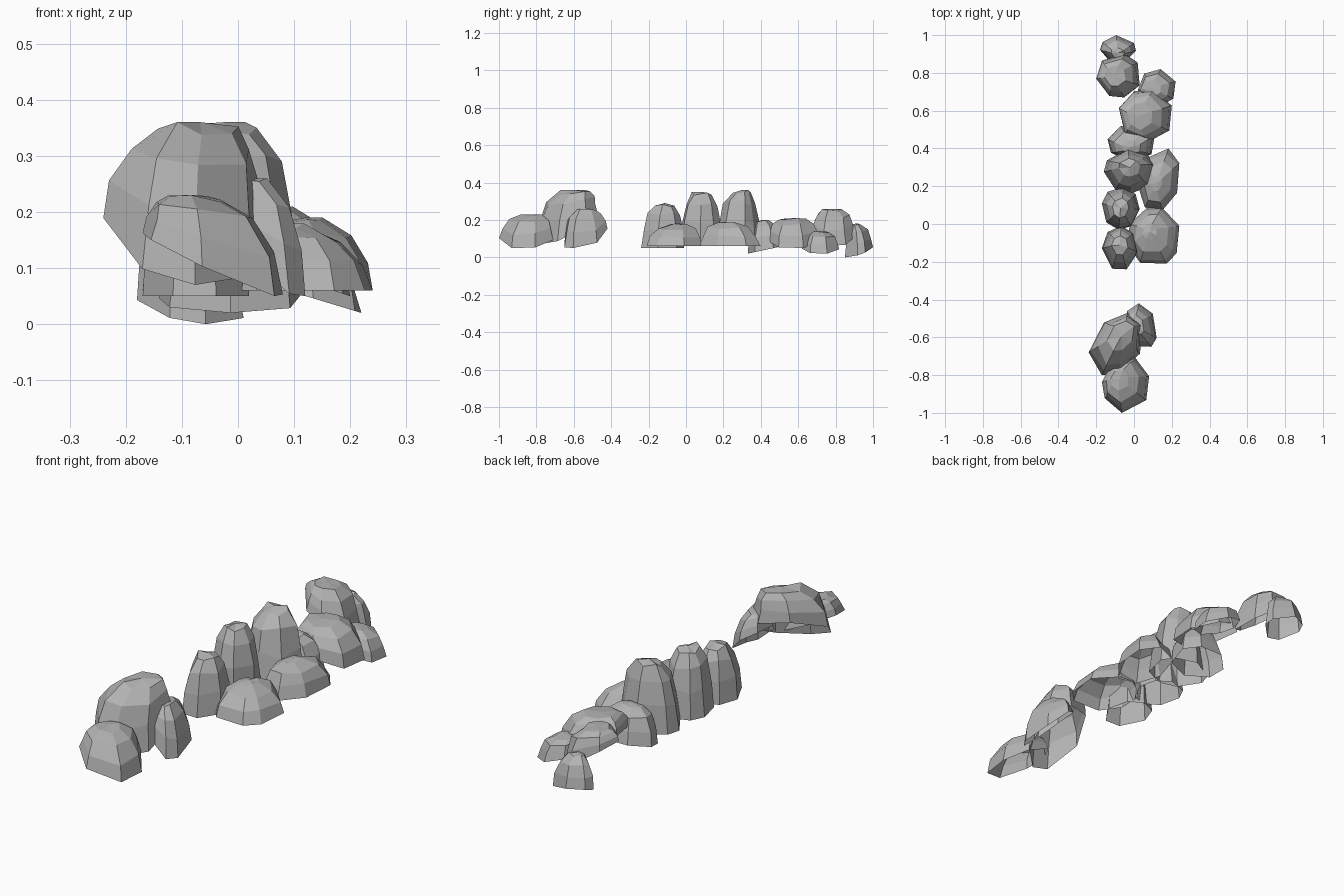
import bpy
import bmesh
import math
import random
from mathutils import Vector

cube = bpy.data.objects.get("Cube")
if cube:
    bpy.data.objects.remove(cube, do_unlink=True)

# One plain grey stone colour
stone = bpy.data.materials.new("grey_stone")
stone.use_nodes = True
grey = (0.45, 0.45, 0.45, 1)
stone.diffuse_color = grey
stone.node_tree.nodes["Principled BSDF"].inputs["Base Color"].default_value = grey

# Ring heights and inward steps, from the open rim up to the crown
HEIGHTS = (0, 0.46, 0.8, 1)
INSETS = (0, 0.13, 0.45, 1)


def fit(values, low, high):
    """Stretch a list of numbers to run exactly from low to high."""
    a, b = min(values), max(values)
    return [low + (v - a) / (b - a) * (high - low) for v in values]


def rock(name, x, y, z, slope=0.6, lean=(0, 0), lift=(0, 0), rise=0.0,
         sides=7, turn=0.0, aspect=1.0, seed=1):
    """Open-bottomed faceted boulder that fills the ranges x, y and z.

    slope: how far the crown draws in, lean: shift of the crown,
    lift / rise: direction and amount by which the rim is raised.
    """
    rng = random.Random(seed)
    corners = []
    for i in range(sides):
        angle = math.tau * (i + rng.uniform(-0.2, 0.2)) / sides + seed
        p = Vector((math.cos(angle) * aspect, math.sin(angle)))
        c, s = math.cos(turn), math.sin(turn)
        corners.append(Vector((p.x * c - p.y * s, p.x * s + p.y * c)))
    # Normalise the plan outline, then stack shrinking copies of it
    us = fit([p.x for p in corners], -1, 1)
    vs = fit([p.y for p in corners], -1, 1)
    toward = Vector(lift)
    xs, ys, zs = [], [], []
    for level, (height, inset) in enumerate(zip(HEIGHTS, INSETS)):
        for u, v in zip(us, vs):
            scale = 1 - slope * inset
            if level:
                scale *= rng.uniform(0.92, 1.04)
            xs.append(u * scale + lean[0] * inset)
            ys.append(v * scale + lean[1] * inset)
            side = max(0, min(1, (toward.dot((u, v)) + 1) / 2))
            rim = z[0] + (rise * side if rise else 0)
            h = height - (rng.uniform(0, 0.09) if level else 0)
            zs.append(rim + (z[1] - rim) * h)
    xs, ys, zs = fit(xs, *x), fit(ys, *y), fit(zs, *z)

    bm = bmesh.new()
    verts = [bm.verts.new(co) for co in zip(xs, ys, zs)]
    for level in range(len(HEIGHTS) - 1):
        a = level * sides
        for i in range(sides):
            j = (i + 1) % sides
            bm.faces.new((verts[a + i], verts[a + j],
                          verts[a + sides + j], verts[a + sides + i]))
    # Crown: a low fan around a central point
    crown = verts[-sides:]
    middle = sum((v.co for v in crown), Vector()) / sides
    middle.z = z[1]
    peak = bm.verts.new(middle)
    for i in range(sides):
        bm.faces.new((crown[i], crown[(i + 1) % sides], peak))
    mesh = bpy.data.meshes.new(name)
    bm.to_mesh(mesh)
    bm.free()
    mesh.materials.append(stone)
    obj = bpy.data.objects.new(name, mesh)
    bpy.context.collection.objects.link(obj)
    return obj


# Separate front cluster
rock("front_low_rock", x=(-0.17, 0.08), y=(-1, -0.71), z=(0.05, 0.23),
     slope=0.62, lean=(-0.25, 0.2), lift=(-1, 0.2), rise=0.11, seed=2)
rock("front_tall_rock", x=(-0.24, 0.05), y=(-0.8, -0.47), z=(0.07, 0.36),
     slope=0.5, lean=(0.15, 0.25), lift=(-0.5, 0.85), rise=0.2,
     turn=1.08, aspect=1.5, seed=4)
rock("front_side_rock", x=(-0.04, 0.12), y=(-0.65, -0.42), z=(0.05, 0.26),
     slope=0.55, lean=(-0.3, 0), lift=(-1, 0.3), rise=0.14,
     turn=1.9, aspect=1.4, seed=5)

# Row of tall column rocks
rock("column_rock_front", x=(-0.17, 0.02), y=(-0.24, -0.01), z=(0.05, 0.29),
     slope=0.55, lean=(0, 0.1), seed=6)
rock("column_rock_middle", x=(-0.17, 0.03), y=(-0.03, 0.2), z=(0.06, 0.35),
     slope=0.55, sides=8, seed=7)
rock("column_rock_back", x=(-0.16, 0.11), y=(0.16, 0.4), z=(0.06, 0.36),
     slope=0.58, lean=(0, 0.15), sides=8, seed=8)

# Low mounds beside the columns
rock("side_mound_front", x=(-0.03, 0.24), y=(-0.21, 0.09), z=(0.06, 0.18),
     slope=0.72, lean=(-0.15, 0.15), sides=8, seed=9)
rock("side_mound_back", x=(0.02, 0.24), y=(0.07, 0.4), z=(0.06, 0.19),
     slope=0.72, lean=(-0.1, -0.1), turn=1.2, aspect=1.3, seed=10)

# Trailing rocks at the rear
rock("rear_link_rock", x=(-0.14, 0.11), y=(0.33, 0.52), z=(0.02, 0.2),
     slope=0.6, lean=(0, -0.2), lift=(0, 1), rise=0.04, seed=11)
rock("rear_broad_rock", x=(-0.08, 0.2), y=(0.43, 0.71), z=(0.05, 0.21),
     slope=0.5, lean=(-0.2, 0), lift=(-1, 0), rise=0.09, seed=12)
rock("rear_low_rock", x=(0.02, 0.22), y=(0.62, 0.82), z=(0.02, 0.14),
     slope=0.55, lean=(-0.2, 0), lift=(-1, 0), rise=0.06, seed=13)
rock("rear_high_rock", x=(-0.2, 0.03), y=(0.67, 0.9), z=(0.06, 0.26),
     slope=0.5, lean=(-0.15, 0), lift=(-1, 0), rise=0.15, seed=14)
rock("rear_end_rock", x=(-0.18, 0.01), y=(0.85, 1), z=(0, 0.18),
     slope=0.6, lean=(0, -0.25), lift=(-0.5, 0.8), rise=0.06, seed=15)
